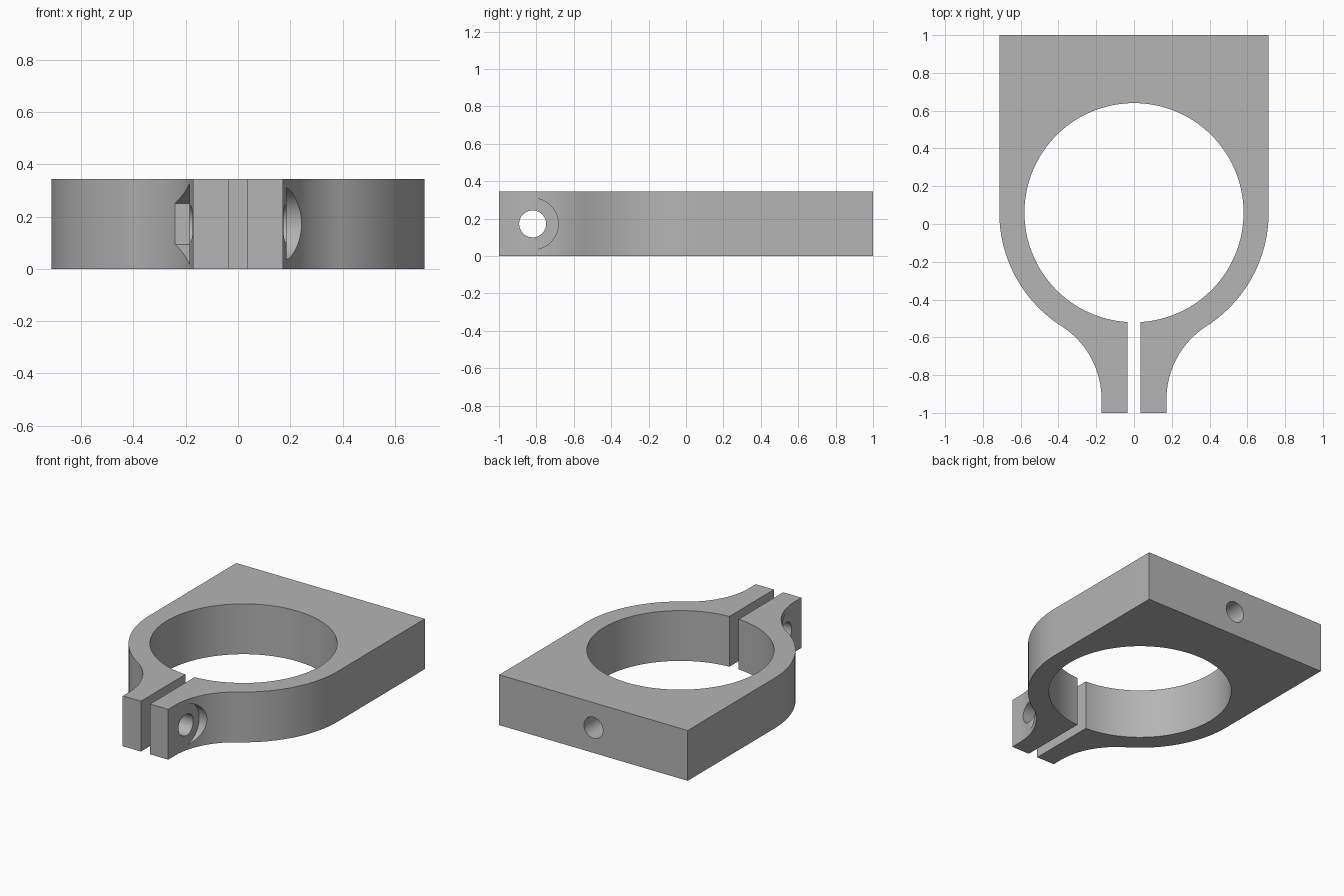
import bpy, bmesh, math
from mathutils import Matrix

if "Cube" in bpy.data.objects:
    bpy.data.objects.remove(bpy.data.objects["Cube"], do_unlink=True)

HEIGHT = 0.344
MID = HEIGHT / 2
WIDTH = 0.713      # half width, also the outer radius
BORE = 0.58
CY = 0.06          # bore centre in y
SLIT = 0.035       # half width of the slit
LUG = 0.172        # outer face of each lug
FILLET = 0.46
BOLT_Y = -0.82
BOLT_R = 0.072
SEAT = 0.185       # floor of the bolt head and nut pockets

grey = bpy.data.materials.new("plain grey")
grey.use_nodes = True
colour = (0.46, 0.46, 0.46, 1)
grey.diffuse_color = colour
grey.node_tree.nodes["Principled BSDF"].inputs["Base Color"].default_value = colour


def arc(cx, cy, r, start, end, steps):
    angles = [start + (end - start) * i / steps for i in range(steps + 1)]
    return [(cx + r * math.cos(a), cy + r * math.sin(a)) for a in angles]


def new_object(name, bm):
    bmesh.ops.recalc_face_normals(bm, faces=bm.faces)
    mesh = bpy.data.meshes.new(name)
    bm.to_mesh(mesh)
    bm.free()
    mesh.materials.append(grey)
    obj = bpy.data.objects.new(name, mesh)
    bpy.context.collection.objects.link(obj)
    return obj


def cutter(name, radius, start, end, axis, sides):
    """Prism along x or y between two positions on that axis."""
    bm = bmesh.new()
    bmesh.ops.create_cone(bm, cap_ends=True, segments=sides, radius1=radius,
                          radius2=radius, depth=abs(end - start))
    centre = (start + end) / 2
    if axis == "X":
        turn = Matrix.Rotation(math.pi / 2, 4, "Y")
        place = Matrix.Translation((centre, BOLT_Y, MID))
    else:
        turn = Matrix.Rotation(math.pi / 2, 4, "X")
        place = Matrix.Translation((0, centre, MID))
    bm.transform(place @ turn)
    # point the corners of a hexagon up and down
    if sides == 6:
        zs = max(v.co.z for v in bm.verts) - MID
        if zs < radius * 0.95:
            c = Matrix.Translation((0, BOLT_Y, MID))
            bm.transform(c @ Matrix.Rotation(math.pi / 6, 4, "X") @ c.inverted())
    obj = new_object(name, bm)
    obj.hide_render = True
    return obj


# Half outline of the clamp: bore, slit, lug, fillet, outer ring, square back
slit_angle = -math.acos(SLIT / BORE)
lean = math.asin((LUG + FILLET) / (WIDTH + FILLET))
fillet_y = CY - (WIDTH + FILLET) * math.cos(lean)
half = arc(0, CY, BORE, math.pi / 2, slit_angle, 72)
half += [(SLIT, -1), (LUG, -1)]
half += arc(LUG + FILLET, fillet_y, FILLET, math.pi, math.pi / 2 + lean, 28)
half += arc(0, CY, WIDTH, lean - math.pi / 2, 0, 32)[1:]
half += [(WIDTH, 1), (0, 1)]

# Clamp body: each half is extruded, mirrored and welded on the centre line
bm = bmesh.new()
face = bm.faces.new([bm.verts.new((x, y, 0)) for x, y in half])
copy = bm.faces.new([bm.verts.new((-x, y, 0)) for x, y in reversed(half)])
bmesh.ops.remove_doubles(bm, verts=bm.verts, dist=1e-5)
bmesh.ops.recalc_face_normals(bm, faces=bm.faces)
up = bmesh.ops.extrude_face_region(bm, geom=bm.faces[:], use_keep_orig=True)["geom"]
bmesh.ops.translate(bm, vec=(0, 0, HEIGHT),
                    verts=[g for g in up if isinstance(g, bmesh.types.BMVert)])
clamp = new_object("clamp_body", bm)

# Bolt hole, bolt head pocket, nut pocket and rear mounting hole
cutters = [
    cutter("bolt_hole_cutter", BOLT_R, -0.6, 0.6, "X", 48),
    cutter("bolt_head_cutter", 0.137, SEAT, 0.6, "X", 64),
    cutter("nut_pocket_cutter", 0.156, -SEAT, -0.6, "X", 6),
    cutter("rear_hole_cutter", BOLT_R, 0.74, 1.1, "Y", 48),
]
bpy.ops.object.select_all(action="DESELECT")
bpy.context.view_layer.objects.active = clamp
clamp.select_set(True)
for tool in cutters:
    mod = clamp.modifiers.new(tool.name, "BOOLEAN")
    mod.operation = "DIFFERENCE"
    mod.solver = "EXACT"
    mod.object = tool
    bpy.ops.object.modifier_apply(modifier=mod.name)
for tool in cutters:
    bpy.data.objects.remove(tool, do_unlink=True)

bpy.ops.object.shade_smooth_by_angle(angle=math.radians(30))
